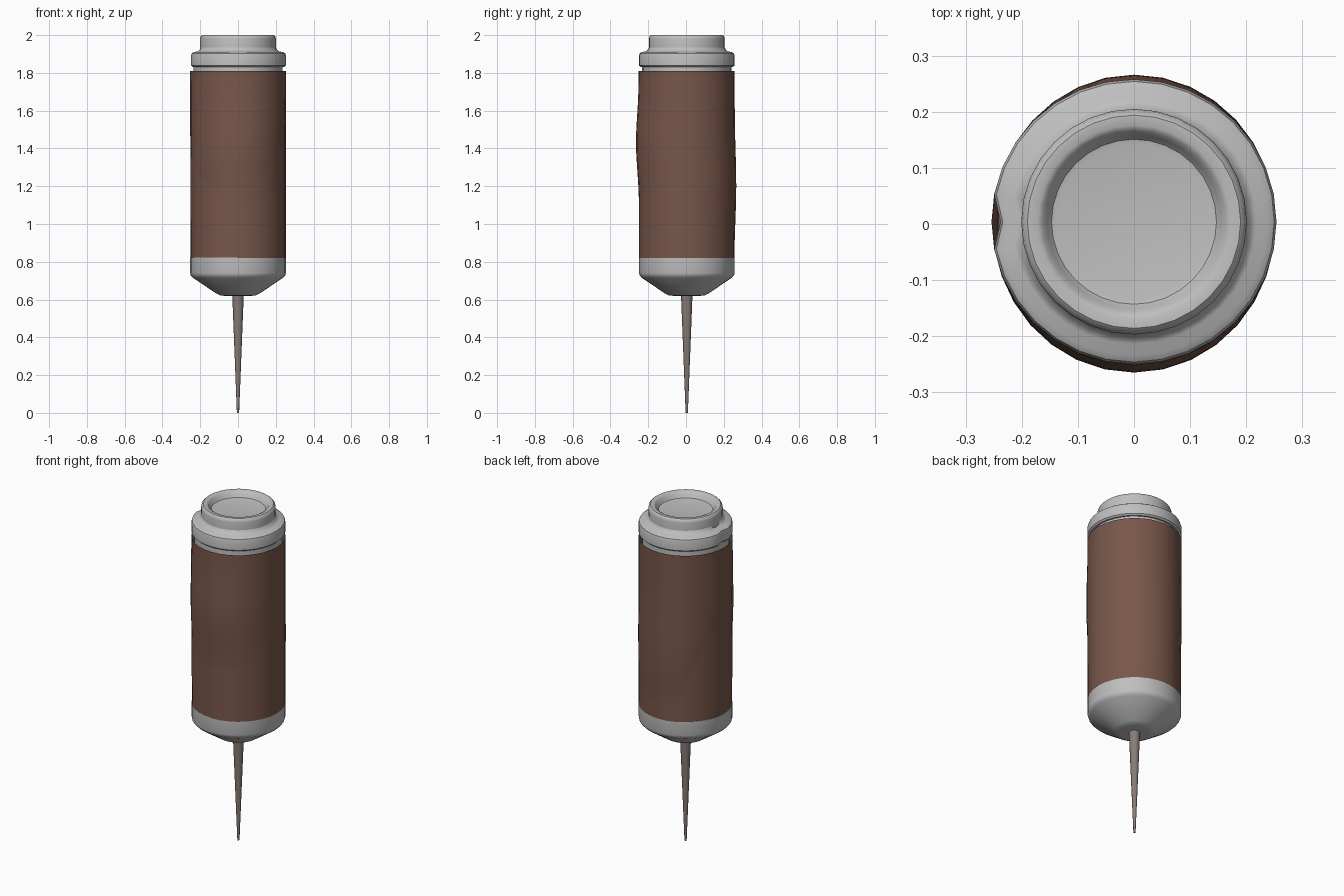
import bpy, bmesh
from math import sin, cos, pi, exp

SEGMENTS = 32
CENTRE_Y = 0.004

cube = bpy.data.objects.get("Cube")
if cube:
    bpy.data.objects.remove(cube, do_unlink=True)


def material(name, color):
    m = bpy.data.materials.new(name)
    m.use_nodes = True
    m.diffuse_color = (*color, 1)
    m.node_tree.nodes["Principled BSDF"].inputs["Base Color"].default_value = (*color, 1)
    return m


def lathe(name, profile, mat, segments=SEGMENTS, warp=None):
    """Revolve (radius, z) points, bottom to top, and cap both ends."""
    bm = bmesh.new()
    rings = []
    for r, z in profile:
        ring = []
        for i in range(segments):
            a = 2 * pi * i / segments
            radius = r + (warp(a, z) if warp else 0)
            ring.append(bm.verts.new((radius * cos(a), radius * sin(a) + CENTRE_Y, z)))
        rings.append(ring)
    for low, high in zip(rings, rings[1:]):
        for i in range(segments):
            j = (i + 1) % segments
            bm.faces.new((low[i], low[j], high[j], high[i]))
    bm.faces.new(rings[0][::-1])
    bm.faces.new(rings[-1])
    mesh = bpy.data.meshes.new(name)
    bm.to_mesh(mesh)
    bm.free()
    mesh.materials.append(mat)
    obj = bpy.data.objects.new(name, mesh)
    bpy.context.collection.objects.link(obj)
    bpy.ops.object.select_all(action="DESELECT")
    obj.select_set(True)
    bpy.context.view_layer.objects.active = obj
    bpy.ops.object.shade_smooth_by_angle(angle=pi / 5)
    return obj


def bump(z, centre, width):
    return exp(-((z - centre) / width) ** 2)


def worn_grip(a, z):
    """Bulges to the front and back, and a shallow hollow on the right side."""
    front, back, right = max(0, -sin(a)), max(0, sin(a)), max(0, -cos(a))
    return (0.016 * front ** 2 * bump(z, 1.43, 0.2)
            + 0.010 * back ** 2 * bump(z, 1.2, 0.25)
            - 0.010 * right ** 2 * bump(z, 1.05, 0.2))


def chipped_edge(a, z):
    """One nick in the outer rim of the cap."""
    return -0.016 if abs(a - pi) < 0.05 else 0


grey = material("grey metal", (0.52, 0.52, 0.52))
brown = material("brown grip", (0.19, 0.095, 0.068))
steel = material("warm steel", (0.25, 0.20, 0.175))

# Tapered spike
lathe("spike", [(0.006, 0), (0.031, 0.64)], steel, segments=16)

# Conical cup under the grip
lathe("lower_cup", [(0.075, 0.62), (0.095, 0.622), (0.115, 0.632), (0.238, 0.715),
                    (0.25, 0.728), (0.253, 0.74), (0.253, 0.822)], grey)

# Worn grip with softened ends
grip = [(0.245, 0.815), (0.251, 0.822)]
grip += [(0.251 + 0.003 * k / 16, 0.83 + 0.98 * k / 16) for k in range(17)]
grip += [(0.253, 0.82), (0.246, 0.828)]
lathe("grip", grip, brown, warp=worn_grip)

# Groove between grip and cap
lathe("neck", [(0.236, 0.8), (0.236, 1.85)], grey)

# Wide cap ring with a nick
lathe("cap_ring", [(0.245, 1.832), (0.254, 1.84), (0.254, 1.89), (0.25, 1.903),
                   (0.238, 1.911), (0.218, 1.913), (0.208, 1.92), (0.2, 1.935)],
      grey, warp=chipped_edge)

# Raised collar with a dished top
lathe("collar", [(0.2, 1.9), (0.201, 1.98), (0.198, 1.993), (0.19, 2.0), (0.172, 2.0),
                 (0.163, 1.995), (0.155, 1.978), (0.147, 1.968), (0.138, 1.966)], grey)
